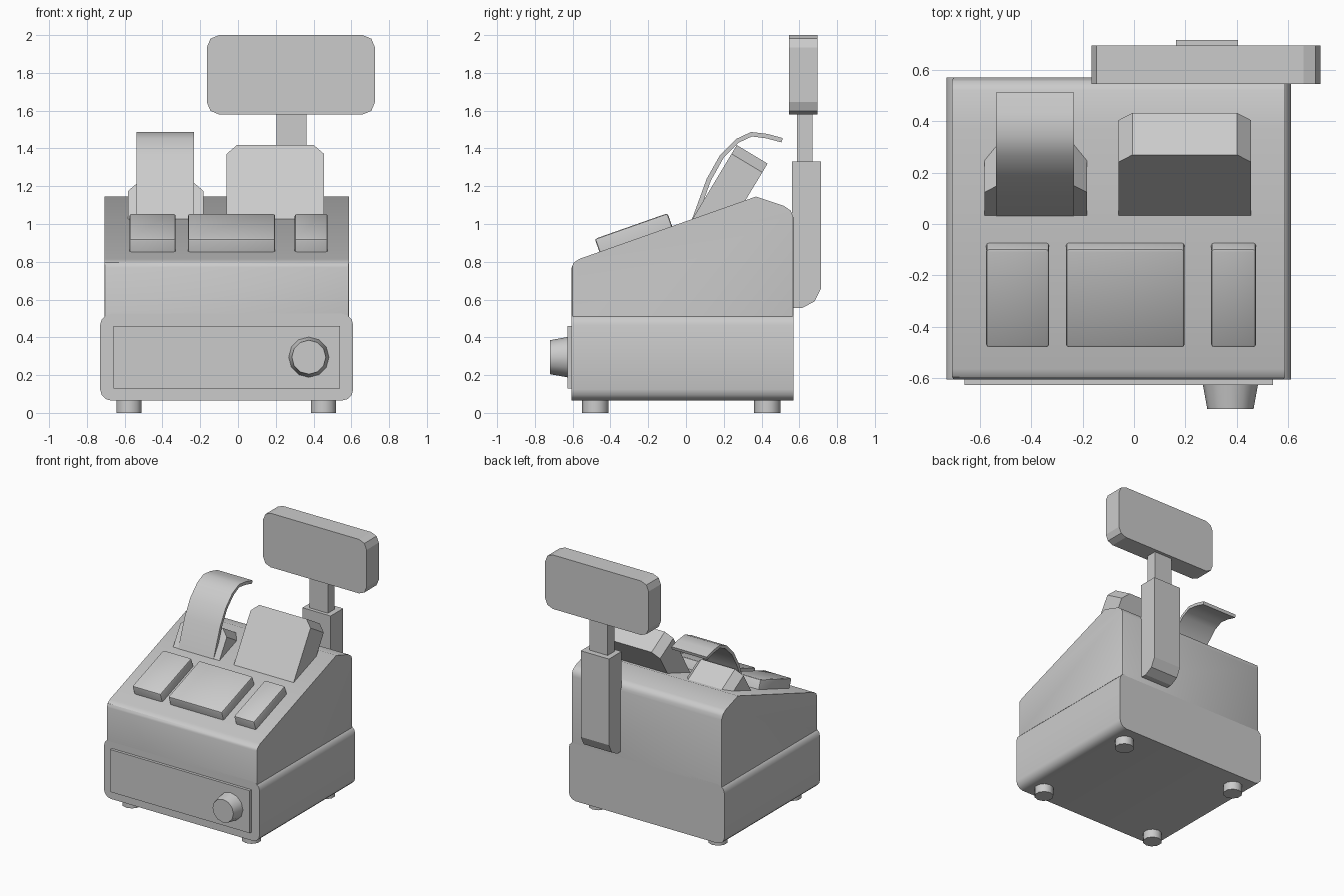
import bpy, bmesh, math
from mathutils import Matrix, Vector

cube = bpy.data.objects.get("Cube")
if cube:
    bpy.data.objects.remove(cube, do_unlink=True)

GREY = (0.6, 0.6, 0.6, 1)
mat = bpy.data.materials.new("light grey plastic")
mat.use_nodes = True
mat.diffuse_color = GREY
mat.node_tree.nodes["Principled BSDF"].inputs["Base Color"].default_value = GREY


def finish(name, bm, matrix=Matrix(), smooth=None):
    bmesh.ops.transform(bm, matrix=matrix, verts=bm.verts)
    bmesh.ops.recalc_face_normals(bm, faces=bm.faces)
    me = bpy.data.meshes.new(name)
    bm.to_mesh(me)
    bm.free()
    me.materials.append(mat)
    if smooth:
        me.shade_smooth()
        me.set_sharp_from_angle(angle=math.radians(smooth))
    ob = bpy.data.objects.new(name, me)
    bpy.context.collection.objects.link(ob)
    return ob


def bevel(bm, rule, width, segments):
    edges = [e for e in bm.edges if rule(e)]
    bmesh.ops.bevel(bm, geom=edges, offset=width, segments=segments,
                    profile=0.5, affect='EDGES', clamp_overlap=True)


def along(e, axis):
    d = e.verts[1].co - e.verts[0].co
    return abs(d[axis]) > 0.99 * d.length


def mid(e):
    return (e.verts[0].co + e.verts[1].co) / 2


def box(lo, hi):
    lo, hi = Vector(lo), Vector(hi)
    bm = bmesh.new()
    bmesh.ops.create_cube(bm, size=1)
    for v in bm.verts:
        v.co = (lo + hi) / 2 + v.co * (hi - lo)
    return bm


def side_prism(profile, x0, x1):
    """Extrude a (y, z) outline across x."""
    bm = bmesh.new()
    face = bm.faces.new([bm.verts.new((x0, y, z)) for y, z in profile])
    ext = bmesh.ops.extrude_face_region(bm, geom=[face])
    verts = [g for g in ext["geom"] if isinstance(g, bmesh.types.BMVert)]
    bmesh.ops.translate(bm, verts=verts, vec=(x1 - x0, 0, 0))
    return bm


def tilted(y, z, degrees):
    return Matrix.Translation((0, y, z)) @ Matrix.Rotation(math.radians(degrees), 4, 'X')


# Drawer base with rounded long edges
bm = box((-0.73, -0.605, 0.065), (0.61, 0.57, 0.525))
bevel(bm, lambda e: along(e, 1), 0.06, 3)
finish("drawer_base", bm, smooth=35)

# Drawer front and lock knob
finish("drawer_front", box((-0.66, -0.627, 0.13), (0.54, -0.6, 0.46)))
bm = bmesh.new()
bmesh.ops.create_cone(bm, cap_ends=True, segments=12, radius1=0.108, radius2=0.09, depth=0.1)
finish("drawer_knob", bm,
       Matrix.Translation((0.375, -0.67, 0.295)) @ Matrix.Rotation(math.pi / 2, 4, 'X'), 35)

# Feet
for fx, side in ((-0.577, "right"), (0.453, "left")):
    for fy, end in ((-0.48, "front"), (0.43, "back")):
        bm = bmesh.new()
        bmesh.ops.create_cone(bm, cap_ends=True, segments=10, radius1=0.07, radius2=0.07, depth=0.08)
        finish(f"{end}_{side}_foot", bm, Matrix.Translation((fx, fy, 0.04)), 40)

# Sloped housing with rounded upright corners
bm = side_prism([(-0.605, 0.51), (-0.605, 0.77), (-0.595, 0.795), (-0.565, 0.815),
                 (0.37, 1.145), (0.52, 1.095), (0.555, 1.07), (0.57, 1.03), (0.57, 0.51)],
                -0.707, 0.587)
bevel(bm, lambda e: along(e, 2) and abs(mid(e).y) > 0.5, 0.045, 2)
bevel(bm, lambda e: mid(e).z > 0.8 and len(e.link_faces) == 2
      and e.calc_face_angle(0) > 1.2, 0.012, 1)
finish("housing", bm, smooth=35)

# Key pads on the slope
for name, x0, x1 in (("right", -0.575, -0.33), ("middle", -0.265, 0.197), ("left", 0.3, 0.475)):
    bm = box((x0, 0, -0.01), (x1, 0.408, 0.083))
    bevel(bm, lambda e: along(e, 2) or mid(e).z > 0.08, 0.012, 2)
    finish(name + "_key_pad", bm, tilted(-0.455, 0.843, 19.4), 35)

# Leaning operator screen and receipt printer, cut at the upper corners
for name, x0, x1, length in (("operator_screen", -0.06, 0.455, 0.464),
                             ("receipt_printer", -0.582, -0.183, 0.235)):
    bm = box((x0, -0.03, -0.19), (x1, length, 0))
    bevel(bm, lambda e: along(e, 2) and mid(e).y > 0.1, 0.054, 1)
    finish(name, bm, tilted(0.03, 1.02, 59))

# Curling paper strip, thickened from its outer line
outer = [Vector(p) for p in ((0.03, 1.02), (0.11, 1.24), (0.18, 1.365), (0.265, 1.45),
                             (0.345, 1.487), (0.43, 1.477), (0.512, 1.455))]
inner = []
for i, p in enumerate(outer):
    d = (outer[min(i + 1, len(outer) - 1)] - outer[max(i - 1, 0)]).normalized()
    inner.append(p + Vector((d.y, -d.x)) * 0.024)
finish("receipt_paper", side_prism(outer + inner[::-1], -0.537, -0.233), smooth=40)

# Customer display on its telescopic pole
finish("pole_sleeve", side_prism([(0.56, 0.555), (0.615, 0.555), (0.68, 0.59), (0.715, 0.66),
                                  (0.715, 1.33), (0.56, 1.33)], 0.163, 0.405))
finish("pole", box((0.205, 0.587, 1.2), (0.363, 0.67, 1.6)))
bm = box((-0.165, 0.545, 1.58), (0.725, 0.695, 2.0))
bevel(bm, lambda e: along(e, 1), 0.065, 2)
finish("customer_display", bm)
